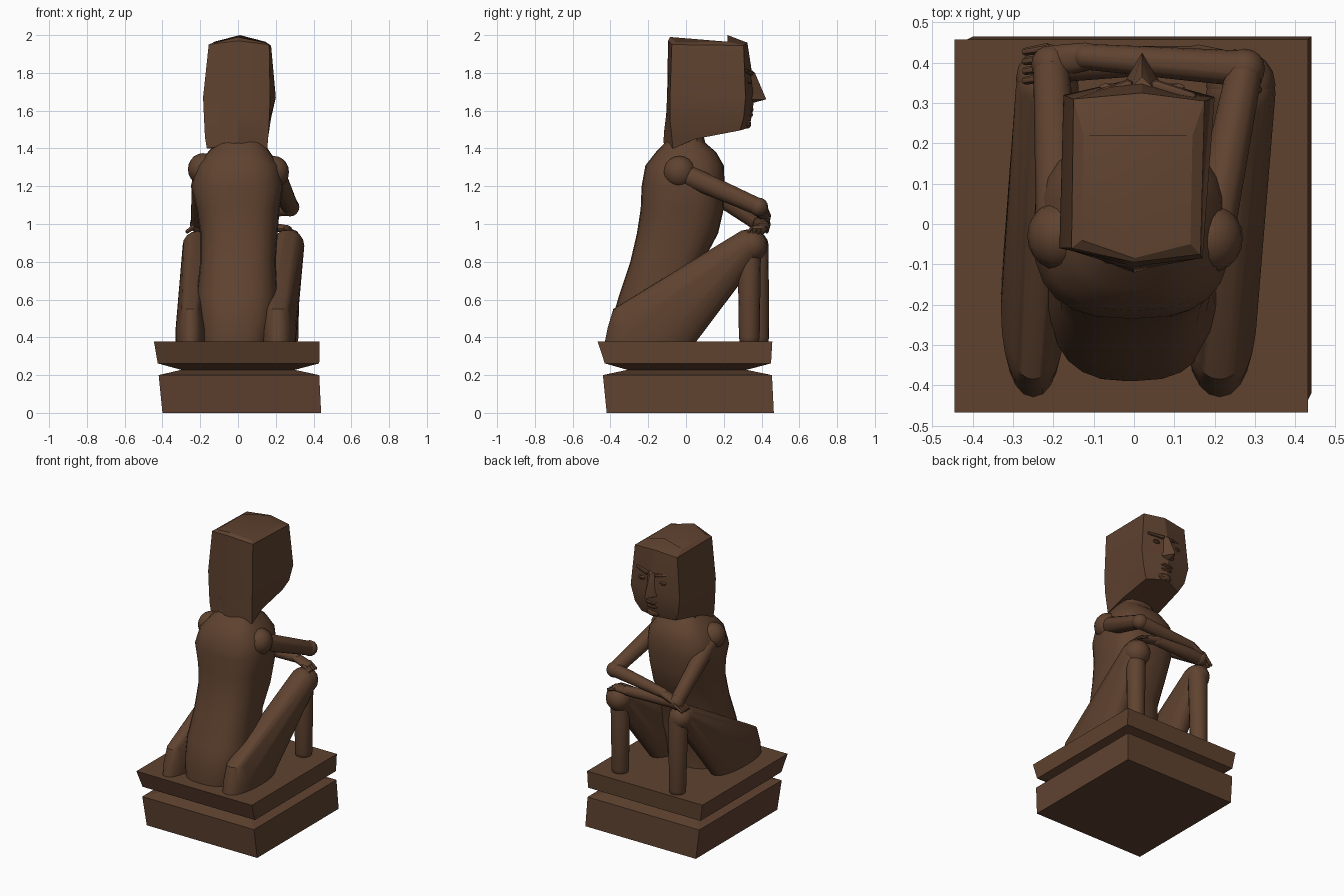
import bpy, bmesh, math
from mathutils import Vector

if "Cube" in bpy.data.objects:
    bpy.data.objects.remove(bpy.data.objects["Cube"])

wood = bpy.data.materials.new("dark brown wood")
wood.diffuse_color = (0.115, 0.055, 0.029, 1)
wood.use_nodes = True
wood.node_tree.nodes["Principled BSDF"].inputs["Base Color"].default_value = wood.diffuse_color


def finish(name, bm, angle=30):
    bmesh.ops.recalc_face_normals(bm, faces=bm.faces)
    me = bpy.data.meshes.new(name)
    bm.to_mesh(me)
    bm.free()
    me.materials.append(wood)
    ob = bpy.data.objects.new(name, me)
    bpy.context.collection.objects.link(ob)
    bpy.ops.object.select_all(action='DESELECT')
    ob.select_set(True)
    bpy.context.view_layer.objects.active = ob
    bpy.ops.object.shade_smooth_by_angle(angle=math.radians(angle))
    return ob


def loft(name, rings, angle=30):
    """Skin a list of equal-length point rings and cap the ends."""
    bm = bmesh.new()
    vs = [[bm.verts.new(p) for p in r] for r in rings]
    n = len(vs[0])
    for a, b in zip(vs, vs[1:]):
        for i in range(n):
            j = (i + 1) % n
            bm.faces.new((a[i], a[j], b[j], b[i]))
    bm.faces.new(vs[0][::-1])
    bm.faces.new(vs[-1])
    return finish(name, bm, angle)


def hull(name, pts, angle=30):
    bm = bmesh.new()
    vs = [bm.verts.new(p) for p in pts]
    res = bmesh.ops.convex_hull(bm, input=vs)
    junk = {v for v in res["geom_interior"] + res["geom_unused"]
            if isinstance(v, bmesh.types.BMVert)}
    bmesh.ops.delete(bm, geom=list(junk), context='VERTS')
    return finish(name, bm, angle)


def ball(c, r, n=16):
    """Points of an ellipsoid; r is a number or three radii."""
    r = (r, r, r) if isinstance(r, (int, float)) else r
    pts = [(c[0], c[1], c[2] + s * r[2]) for s in (-1, 1)]
    for k in range(1, n // 2):
        a = 2 * math.pi * k / n
        for i in range(n):
            t = 2 * math.pi * i / n
            pts.append((c[0] + r[0] * math.sin(a) * math.cos(t),
                        c[1] + r[1] * math.sin(a) * math.sin(t),
                        c[2] + r[2] * math.cos(a)))
    return pts


def limb(name, a, b, ra, rb, n=16):
    return hull(name, ball(a, ra, n) + ball(b, rb, n))


def oval(z, x0, x1, y0, y1, n=24, power=0.75):
    """Squarish oval ring filling the given bounds."""
    pts = []
    for i in range(n):
        t = 2 * math.pi * i / n
        c, s = math.cos(t), math.sin(t)
        c = math.copysign(abs(c) ** power, c)
        s = math.copysign(abs(s) ** power, s)
        pts.append(((x0 + x1) / 2 + (x1 - x0) / 2 * c,
                    (y0 + y1) / 2 + (y1 - y0) / 2 * s, z))
    return pts


# plinth: two slabs with a groove between
loft("plinth", [[(x0, y0, z), (x1, y0, z), (x1, y1, z), (x0, y1, z)]
                for z, x0, x1, y0, y1 in [
                    (0.0, -.40, .44, -.42, .465), (.20, -.42, .43, -.44, .455),
                    (.228, -.30, .30, -.31, .32), (.262, -.425, .43, -.43, .45),
                    (.378, -.445, .432, -.468, .457)]], 5)

# torso
loft("torso", [oval(*r) for r in [
    (.37, -.20, .17, -.39, .05), (.50, -.21, .20, -.39, .05),
    (.62, -.22, .21, -.355, .08), (.80, -.20, .20, -.295, .09),
    (.95, -.20, .21, -.26, .17), (1.08, -.22, .22, -.24, .20),
    (1.20, -.25, .24, -.235, .205), (1.31, -.22, .22, -.215, .20),
    (1.38, -.16, .17, -.16, .16), (1.44, -.10, .13, -.10, .09)]])

# neck
loft("neck", [oval(*r, n=12) for r in [
    (1.30, -.16, .17, -.13, .19), (1.40, -.12, .13, -.11, .11),
    (1.52, -.12, .13, -.10, .08)]])

# head: six-sided block, faces meeting in a ridge at front and back
head = [
    [(-.165, -.06, 1.40), (0, -.12, 1.43), (.155, -.07, 1.40),
     (.145, .05, 1.45), (0, .07, 1.46), (-.15, .05, 1.45)],
    [(-.175, -.06, 1.46), (0, -.115, 1.50), (.16, -.075, 1.46),
     (.14, .285, 1.495), (.02, .335, 1.51), (-.12, .285, 1.495)],
    [(-.18, -.06, 1.56), (0, -.105, 1.58), (.165, -.085, 1.55),
     (.175, .305, 1.56), (.02, .35, 1.58), (-.155, .305, 1.56)],
    [(-.185, -.06, 1.67), (0, -.10, 1.68), (.17, -.085, 1.66),
     (.20, .315, 1.67), (.02, .365, 1.70), (-.175, .32, 1.67)],
    [(-.155, -.06, 1.95), (0, -.095, 1.97), (.165, -.075, 1.95),
     (.175, .305, 1.945), (.02, .325, 1.96), (-.15, .31, 1.945)],
    [(-.13, -.04, 1.96), (0, -.085, 1.99), (.14, -.05, 1.96),
     (.145, .22, 1.965), (.01, .22, 2.0), (-.125, .22, 1.965)]]
loft("head", head, 22)

# nose, brows, eyes, mouth and chin
hull("nose", [(-.005, .34, 1.82), (.045, .34, 1.82), (.02, .365, 1.80),
              (.02, .385, 1.73), (-.025, .35, 1.66), (.065, .35, 1.66),
              (.02, .425, 1.66), (.02, .35, 1.64)])
for s, side in ((-1, "left"), (1, "right")):
    x = lambda d: .02 + s * d
    limb(side + "_brow", (x(.035), .345, 1.80), (x(.125), .318, 1.81), .014, .010, 8)
    hull(side + "_eye", ball((x(.08), .339, 1.755), (.028, .012, .013), 10))
hull("upper_lip", ball((.02, .343, 1.605), (.05, .016, .012), 10))
hull("lower_lip", ball((.02, .340, 1.578), (.042, .016, .012), 10))
hull("chin", ball((.02, .325, 1.53), (.05, .022, .025), 10))

# legs: folded thigh with broad hip on the plinth, upright shin, knee
legs = {"left": ((-.215, .34, .885), .078, (-.33, -.17), (-.205, .385)),
        "right": ((.265, .325, .885), .086, (.12, .305), (.265, .335))}
for side, (knee, r, (x0, x1), (sx, sy)) in legs.items():
    hull(side + "_thigh", ball(knee, r)
         + oval(.372, x0, x1, -.43, .05, power=.9)
         + oval(.45, x0, x1, -.415, .0, power=.9)
         + oval(.55, x0 + .03, x1 - .03, -.385, -.2, power=.9))
    limb(side + "_shin", (sx, sy, .40), (sx, min(sy, .375), .88), .055, .062)
    hull(side + "_knee", ball((knee[0], knee[1] + .02, .885), r))

# arms: shoulder ball, upper arm, forearm crossing to the opposite knee, hand
arms = {"left": ((-.185, -.03, 1.29), (-.205, .395, 1.00), (.16, .41, .985), (.25, .385, .975)),
        "right": ((.19, -.035, 1.275), (.275, .385, 1.09), (-.12, .415, 1.045), (-.215, .40, 1.00))}
for side, (sh, el, wr, hd) in arms.items():
    hull(side + "_shoulder", ball(sh, (.08, .085, .085), 20))
    limb(side + "_upper_arm", sh, el, .058, .045)
    hull(side + "_elbow", ball(el, .05))
    limb(side + "_forearm", el, wr, .045, .032)
    limb(side + "_hand", wr, hd, (.035, .035, .024), (.035, .042, .02))
    d = (Vector(hd) - Vector(wr)).normalized()
    for i in range(4):
        a = Vector(hd) + Vector((0, -.036 + .024 * i, 0))
        b = a + d * .06 + Vector((0, 0, -.015))
        limb(f"{side}_finger_{i + 1}", a, b, .013, .010, 8)
